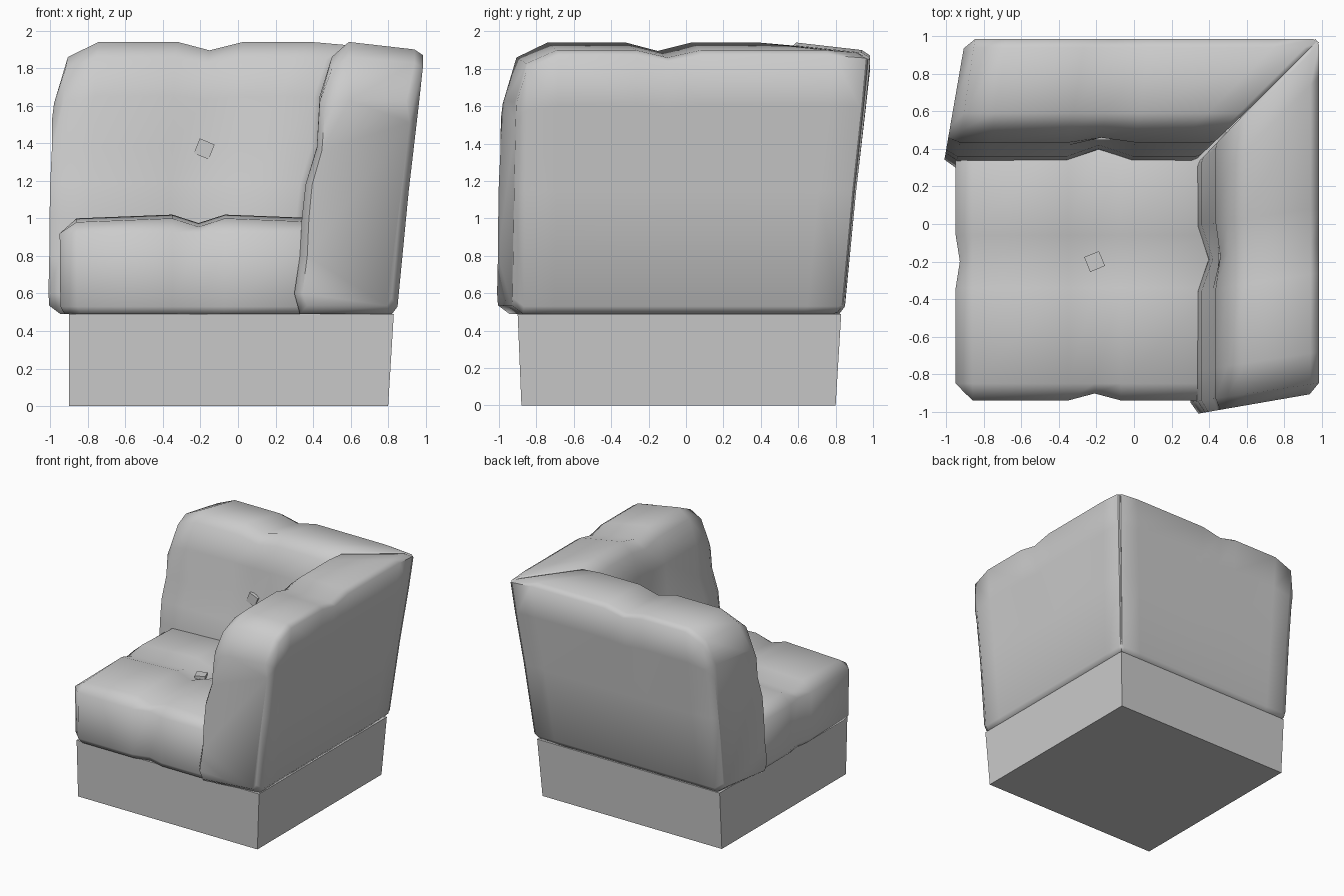
import bpy
import bmesh
from math import radians

if "Cube" in bpy.data.objects:
    bpy.data.objects.remove(bpy.data.objects["Cube"], do_unlink=True)

# One plain grey for everything
grey = bpy.data.materials.new("plain_grey")
grey.use_nodes = True
COLOUR = (0.6, 0.6, 0.6, 1)
grey.diffuse_color = COLOUR
grey.node_tree.nodes["Principled BSDF"].inputs["Base Color"].default_value = COLOUR


def finish(bm, name, smooth=None):
    """Turn a bmesh into a named, coloured object."""
    bmesh.ops.recalc_face_normals(bm, faces=bm.faces)
    mesh = bpy.data.meshes.new(name)
    bm.to_mesh(mesh)
    bm.free()
    mesh.materials.append(grey)
    obj = bpy.data.objects.new(name, mesh)
    bpy.context.collection.objects.link(obj)
    if smooth:
        bpy.ops.object.select_all(action='DESELECT')
        obj.select_set(True)
        bpy.context.view_layer.objects.active = obj
        bpy.ops.object.shade_smooth_by_angle(angle=radians(smooth))
    return obj


# Plinth, flaring slightly towards the back and front
bm = bmesh.new()
bmesh.ops.create_cube(bm, size=2)
for v in bm.verts:
    top = v.co.z > 0
    v.co.x = (0.83 if top else 0.80) if v.co.x > 0 else -0.9
    v.co.y = (0.83 if top else 0.80) if v.co.y > 0 else (-0.9 if top else -0.88)
    v.co.z = 0.49 if top else 0
finish(bm, "plinth")

# Seat cushion: a grid pressed in along two crossing seams
CX, CY, EDGE = -0.21, -0.2, 0.74
STEPS = (-EDGE, -0.65, -0.14, 0, 0.14, 0.65, EDGE)


def sink(t):
    return 0.045 if t == 0 else (0.02 if abs(t) > 0.5 else 0)


bm = bmesh.new()
grid = []
for ty in STEPS:
    row = []
    for tx in STEPS:
        ex, ey = abs(tx) == EDGE, abs(ty) == EDGE
        x, y = tx, ty
        if ex and ey:
            x, y = tx * 0.94, ty * 0.94
        elif ex and ty == 0:
            x = tx * 0.97
        elif ey and tx == 0:
            y = ty * 0.95
        z = 0.92 if ex or ey else 1.02 - sink(tx) - sink(ty)
        row.append(bm.verts.new((CX + x, CY + y, z)))
    grid.append(row)
for a, b in zip(grid, grid[1:]):
    for i in range(len(a) - 1):
        bm.faces.new((a[i], a[i + 1], b[i + 1], b[i]))
for height, scale in ((0.53, 0.995), (0.49, 0.97)):
    rim = [e for e in bm.edges if e.is_boundary]
    new = bmesh.ops.extrude_edge_only(bm, edges=rim)["geom"]
    for v in (g for g in new if isinstance(g, bmesh.types.BMVert)):
        v.co = (CX + (v.co.x - CX) * scale, CY + (v.co.y - CY) * scale, height)
bmesh.ops.holes_fill(bm, edges=[e for e in bm.edges if e.is_boundary], sides=0)
finish(bm, "seat_cushion", 65)

# Cross-section shared by the back and the arm: depth, height
PROFILE = ((0.33, 0.49), (0.30, 0.60), (0.33, 0.80), (0.34, 1.0), (0.36, 1.18),
           (0.42, 1.38), (0.435, 1.65), (0.50, 1.86), (0.59, 1.94), (0.94, 1.90),
           (0.985, 1.87), (0.96, 1.6), (0.91, 1.15), (0.85, 0.53), (0.82, 0.49))

# Stations along the cushion: position, inset, top drop, seam depth, mitred
STATIONS = ((-0.995, 0.045, 0.31, 0, False), (-0.935, 0, 0.08, 0, False),
            (-0.77, 0, 0, 0, False), (-0.35, 0, 0, 0, False),
            (-0.18, 0, 0, 1, False), (0.0, 0, 0, 0, False),
            (-0.2, 0, 0, 0, True), (-0.03, 0, 0.015, 0, True),
            (0, 0.015, 0.03, 0, True))


def side_cushion(name, swap):
    """Loft the profile from a rounded end to a mitred corner."""
    bm = bmesh.new()
    rings = []
    for pos, inset, drop, seam, mitred in STATIONS:
        ring = []
        for depth, height in PROFILE:
            along = pos + (depth if mitred else 0.15 * (depth - 0.4))
            d = depth + (0.62 - depth) * inset * 3
            rise = max(0, (height - 1.2) / 0.74)
            z = height - rise ** 2 * (drop + 0.045 * seam)
            if height < 0.6:
                z += inset
            if depth < 0.45 and height > 0.7:
                d += seam * (0.06 if height < 1.5 else 0.025)
            ring.append(bm.verts.new((d, along, z) if swap else (along, d, z)))
        rings.append(ring)
    n = len(PROFILE)
    for a, b in zip(rings, rings[1:]):
        for i in range(n):
            bm.faces.new((a[i], a[(i + 1) % n], b[(i + 1) % n], b[i]))
    bm.faces.new(rings[0])
    bm.faces.new(rings[-1])
    finish(bm, name, 65)


side_cushion("back_cushion", False)
side_cushion("left_arm_cushion", True)


# Square buttons, each turned a little about its own axis
def button(name, location, axis):
    bm = bmesh.new()
    bmesh.ops.create_cube(bm, size=0.085)
    obj = finish(bm, name)
    obj.location = location
    obj.scale[axis] = 0.55
    obj.rotation_euler[axis] = radians(22)


button("seat_button", (CX, CY, 0.95), 2)
button("back_button", (-0.18, 0.47, 1.37), 1)
button("arm_button", (0.47, -0.18, 1.37), 0)
